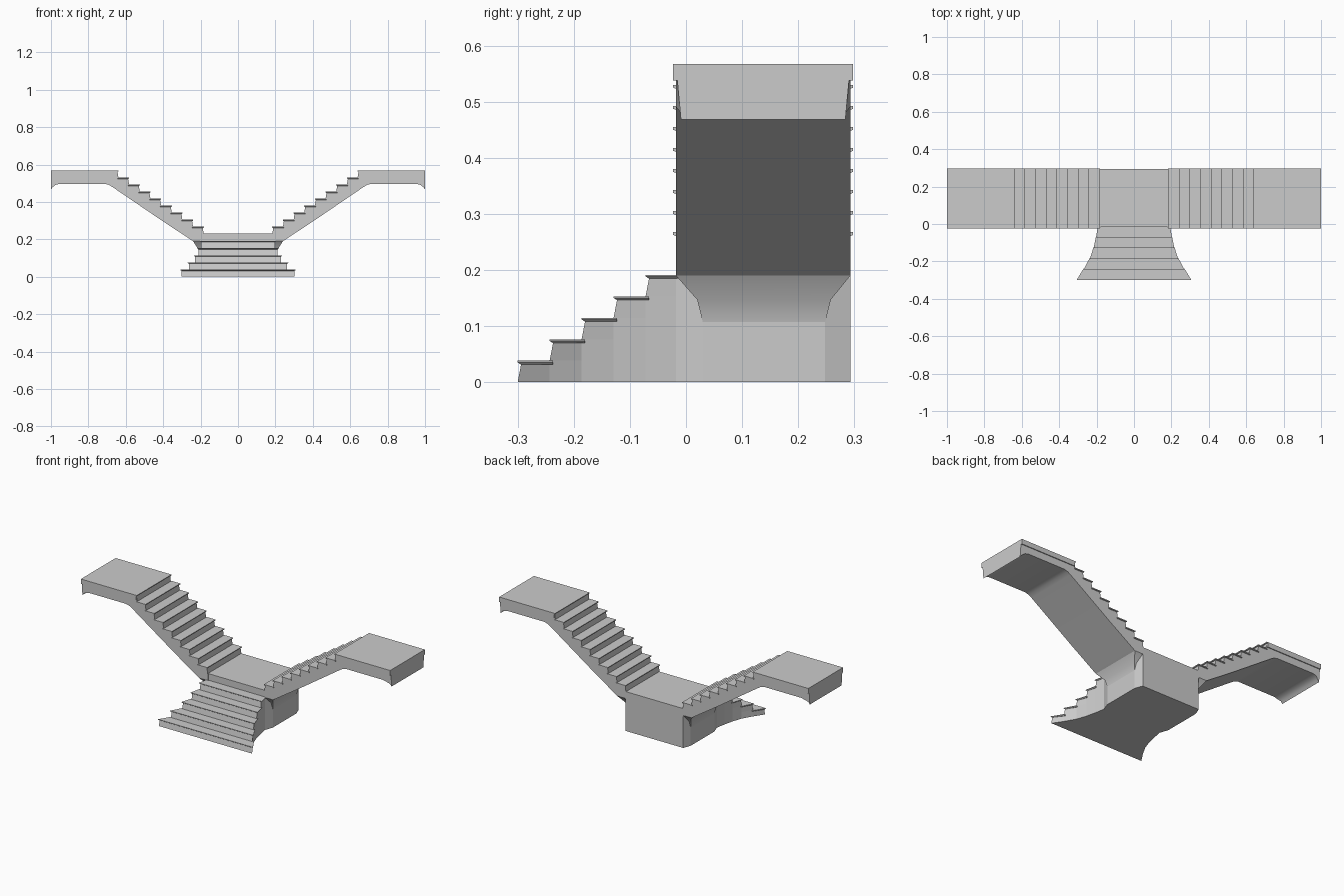
import bpy, bmesh, math
from mathutils import Vector

cube = bpy.data.objects.get("Cube")
if cube:
    bpy.data.objects.remove(cube, do_unlink=True)

stone = bpy.data.materials.new("pale_grey_stone")
stone.use_nodes = True
COLOUR = (0.6, 0.6, 0.6, 1)
stone.diffuse_color = COLOUR
stone.node_tree.nodes["Principled BSDF"].inputs["Base Color"].default_value = COLOUR


def finish(name, bm, smooth=False):
    bmesh.ops.recalc_face_normals(bm, faces=bm.faces)
    mesh = bpy.data.meshes.new(name)
    bm.to_mesh(mesh)
    bm.free()
    mesh.materials.append(stone)
    obj = bpy.data.objects.new(name, mesh)
    bpy.context.collection.objects.link(obj)
    if smooth:
        bpy.ops.object.select_all(action='DESELECT')
        obj.select_set(True)
        bpy.context.view_layer.objects.active = obj
        bpy.ops.object.shade_smooth_by_angle(angle=math.radians(30))
    return obj


def loft(bm, *rings):
    """Close a solid between matching rings of points."""
    loops = [[bm.verts.new(p) for p in ring] for ring in rings]
    bm.faces.new(loops[0])
    bm.faces.new(loops[-1])
    n = len(loops[0])
    for a, b in zip(loops, loops[1:]):
        for i in range(n):
            j = (i + 1) % n
            bm.faces.new((a[i], a[j], b[j], b[i]))


def plan(hw_front, hw_back, y0, y1, z):
    """Trapezoid in plan, symmetric about x = 0."""
    return [(-hw_front, y0, z), (hw_front, y0, z), (hw_back, y1, z), (-hw_back, y1, z)]


def rect(x0, x1, y0, y1, z):
    return [(x0, y0, z), (x1, y0, z), (x1, y1, z), (x0, y1, z)]


FRONT, BACK = -0.018, 0.293
RISE, LANDING_Z, TOP_Z = 0.0375, 0.23, 0.567
LIP, TREAD = 0.006, 0.007

# Central pedestal with cut corners, and the landing slab on it
bm = bmesh.new()
half = [(0.187, FRONT), (0.204, 0.03), (0.204, 0.248), (0.187, BACK)]
outline = half + [(-x, y) for x, y in reversed(half)]
loft(bm, *[[(x, y, z) for x, y in outline] for z in (0, 0.19)])
finish("pedestal", bm)

bm = bmesh.new()
loft(bm, *[rect(-0.19, 0.19, -0.015, BACK, z) for z in (0.185, LANDING_Z)])
finish("middle_landing", bm)

# Flared front steps: body and projecting tread for each
step_y = [-0.3, -0.243, -0.186, -0.129, -0.072, -0.012]
step_hw = [0.301, 0.263, 0.23, 0.21, 0.197, 0.186]
bodies, treads = bmesh.new(), bmesh.new()
for k in range(5):
    y0, y1, w0, w1 = step_y[k], step_y[k + 1], step_hw[k], step_hw[k + 1]
    top = (k + 1) * 0.0383
    low = 0 if k == 0 else top - 0.0383
    rings = [plan(w0, w1, y0, y1, low),
             plan(w0, w1, y0 + LIP, y1, top - TREAD)]
    if k:
        rings.insert(0, plan(w0, w1, y0, y1, 0))
    loft(bodies, *rings)
    inner = y1 + LIP
    loft(treads, plan(w0, w1, y0 + LIP, inner, top - TREAD),
         plan(w0 + LIP, w1 + LIP, y0, inner, top - 0.003),
         plan(w0 + LIP, w1 + LIP, y0, inner, top))
finish("front_steps", bodies)
finish("front_treads", treads)

# Upper flights, one to each side
COUNT, START, GOING = 8, 0.183, 0.057
for side, s in (("left", 1), ("right", -1)):
    # Sawtooth stringer with a sloping soffit and a drooping end lip
    profile = [(0.18, 0.19), (0.24, 0.19), (0.41, 0.302), (0.67, 0.479),
               (0.69, 0.491), (0.712, 0.497), (0.952, 0.497), (0.975, 0.491),
               (0.99, 0.48), (1, 0.468), (1, TOP_Z - 0.002)]
    saw = [(0.18, LANDING_Z)]
    for i in range(COUNT + 1):
        x, z = START + GOING * i, LANDING_Z + RISE * i
        saw += [(x, z - 0.002), (x + LIP, z + RISE - 0.002)]
    profile += reversed(saw)
    bm = bmesh.new()
    loft(bm, *[[(s * x, y, z) for x, z in profile] for y in (FRONT, BACK)])
    for v in bm.verts:
        if v.co.z < 0.485 and abs(v.co.x) > 0.98:
            v.co.y += 0.009 if v.co.y < 0 else -0.009
    finish(side + "_flight", bm, smooth=True)

    # Treads projecting past the stringer
    bm = bmesh.new()
    for i in range(COUNT):
        x, z = START + GOING * i, LANDING_Z + RISE * (i + 1)
        end = x + GOING + LIP
        loft(bm, rect(s * (x + LIP), s * end, FRONT, BACK, z - TREAD),
             rect(s * x, s * end, FRONT - 0.005, BACK + 0.005, z - 0.005),
             rect(s * x, s * end, FRONT - 0.005, BACK + 0.005, z))
    finish(side + "_treads", bm)

    # Upper landing slab
    bm = bmesh.new()
    x = START + GOING * COUNT
    loft(bm, rect(s * (x + LIP), s, FRONT - 0.005, BACK + 0.005, 0.538),
         rect(s * (x + LIP), s, FRONT - 0.005, BACK + 0.005, TOP_Z - TREAD),
         rect(s * x, s, FRONT - 0.005, BACK + 0.005, TOP_Z - 0.005),
         rect(s * x, s, FRONT - 0.005, BACK + 0.005, TOP_Z))
    finish(side + "_upper_landing", bm)

    # Haunch blending the soffit into the pedestal
    bm = bmesh.new()
    loft(bm, rect(s * 0.17, s * 0.204, 0.03, 0.248, 0.107),
         rect(s * 0.17, s * 0.213, 0.02, 0.258, 0.147),
         rect(s * 0.17, s * 0.24, FRONT, BACK, 0.19))
    finish(side + "_haunch", bm, smooth=True)
